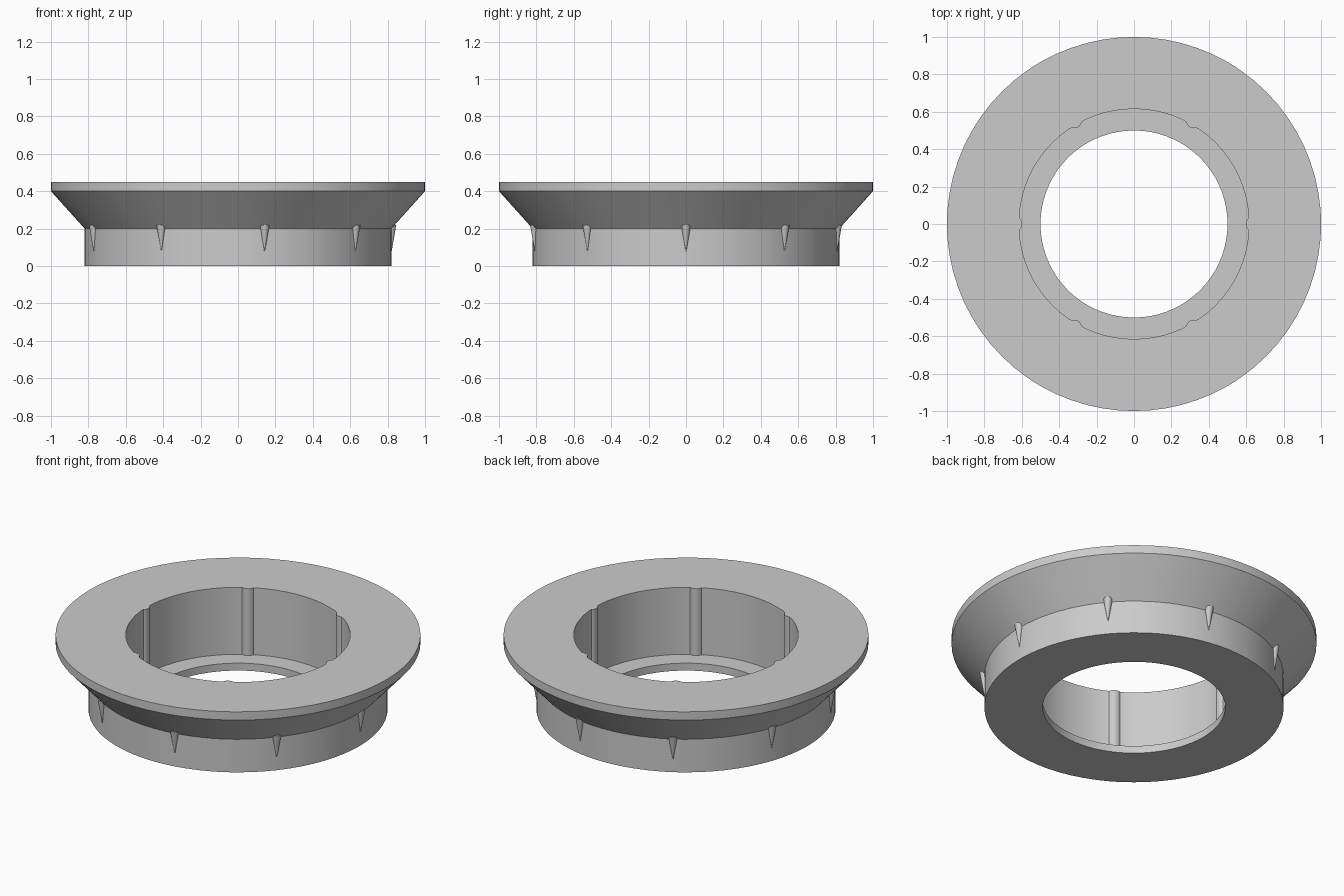
import bpy, bmesh, math

if "Cube" in bpy.data.objects:
    bpy.data.objects.remove(bpy.data.objects["Cube"])

grey = bpy.data.materials.new("plain grey")
grey.use_nodes = True
colour = (0.6, 0.6, 0.6, 1)
grey.diffuse_color = colour
grey.node_tree.nodes["Principled BSDF"].inputs["Base Color"].default_value = colour

BORE, WALL = 0.615, 0.82
RIB_CENTRE, RIB_RADIUS = 0.638, 0.04


def finish(name, bm, angle=30):
    bmesh.ops.recalc_face_normals(bm, faces=bm.faces)
    mesh = bpy.data.meshes.new(name)
    bm.to_mesh(mesh)
    bm.free()
    mesh.materials.append(grey)
    obj = bpy.data.objects.new(name, mesh)
    bpy.context.collection.objects.link(obj)
    bpy.ops.object.select_all(action='DESELECT')
    obj.select_set(True)
    bpy.context.view_layer.objects.active = obj
    bpy.ops.object.shade_smooth_by_angle(angle=math.radians(angle))
    return obj


def bore_radius(deg):
    """Bore radius, drawn inward where one of six round ribs stands."""
    off = math.radians((deg + 30) % 60 - 30)
    side = RIB_CENTRE * math.sin(off)
    if abs(side) >= RIB_RADIUS:
        return BORE
    return min(BORE, RIB_CENTRE * math.cos(off) - math.sqrt(RIB_RADIUS**2 - side**2))


# Flared ring: revolved profile with a ribbed bore and a thin bottom lip
angles = set(range(0, 360, 5))
for rib in range(0, 360, 60):
    angles |= {(rib + s * d) % 360 for s in (-1, 1) for d in (0.8, 1.6, 2.3, 2.85)}

bm = bmesh.new()
rings = []
for deg in sorted(angles):
    b = bore_radius(deg)
    profile = [(b, 0.45), (1, 0.45), (1, 0.4), (WALL, 0.2),
               (WALL, 0), (0.5, 0), (0.5, 0.045), (b, 0.045)]
    a = math.radians(deg)
    rings.append([bm.verts.new((r * math.cos(a), r * math.sin(a), z)) for r, z in profile])
for i, ring in enumerate(rings):
    after = rings[(i + 1) % len(rings)]
    for j in range(len(ring)):
        k = (j + 1) % len(ring)
        bm.faces.new((ring[j], after[j], after[k], ring[k]))
finish("flared_ring", bm)

# Nine tapered nubs under the flare
for n in range(9):
    bm = bmesh.new()
    bmesh.ops.create_cone(bm, cap_ends=True, segments=16,
                          radius1=0.002, radius2=0.026, depth=0.14)
    a = math.radians(40 * n)
    bmesh.ops.translate(bm, verts=bm.verts,
                        vec=(WALL * math.cos(a), WALL * math.sin(a), 0.15))
    finish(f"nub_{n + 1}", bm)
